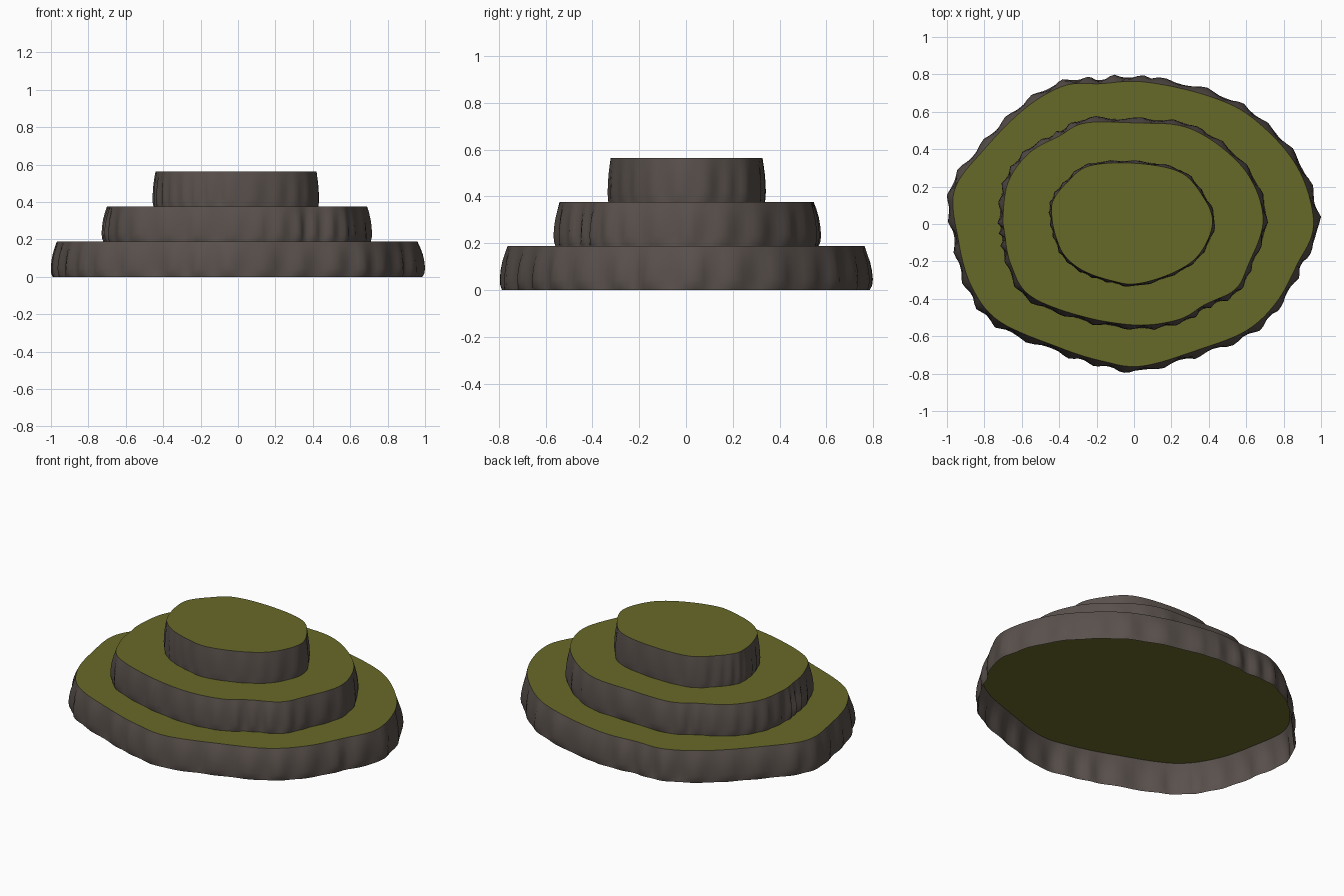
import bpy, bmesh, math, random
from mathutils import Vector

cube = bpy.data.objects.get("Cube")
if cube:
    bpy.data.objects.remove(cube)


def make_material(name, colour):
    mat = bpy.data.materials.new(name)
    mat.use_nodes = True
    mat.diffuse_color = colour
    bsdf = next(n for n in mat.node_tree.nodes if n.type == 'BSDF_PRINCIPLED')
    bsdf.inputs["Base Color"].default_value = colour
    bsdf.inputs["Roughness"].default_value = 0.9
    return mat


rock = make_material("brown rock", (0.1, 0.081, 0.072, 1))
grass = make_material("olive grass", (0.137, 0.144, 0.022, 1))

STEPS = 8            # outline samples between two control points
TIER_HEIGHT = 0.188


def smooth_loop(points):
    """Closed Catmull-Rom curve through the outline points."""
    pts = [Vector(p) for p in points]
    n = len(pts)
    loop = []
    for i in range(n):
        a, b, c, d = (pts[(i + k) % n] for k in (-1, 0, 1, 2))
        for s in range(STEPS):
            t = s / STEPS
            loop.append(0.5 * (2 * b + (c - a) * t + (2 * a - 5 * b + 4 * c - d) * t ** 2
                               + (3 * b - a - 3 * c + d) * t ** 3))
    return loop


def ridge_heights(count, rng):
    """Rounded buttresses around the wall with uneven hollows between."""
    heights = []
    while len(heights) < count:
        crest, hollow = rng.uniform(0.8, 1), rng.uniform(0.2, 0.45)
        width = rng.choice((4, 5, 6))
        for k in range(width):
            heights.append(crest + (hollow - crest) * math.sin(math.pi * k / width) ** 2)
    return heights[:count]


# wall profile: height fraction, outward flare fraction, ruggedness
PROFILE = ((0, 0.9, 0.3), (0.1, 1, 0.8), (0.25, 1, 1), (0.45, 0.9, 1), (0.65, 0.7, 1),
           (0.85, 0.35, 1), (1, 0, 1))


def build_tier(name, outline, level, flare, seed):
    """Open-bottomed rock wall closed by a grass top."""
    loop = smooth_loop(outline)
    n = len(loop)
    relief = ridge_heights(n, random.Random(seed))
    bm = bmesh.new()
    rings = []
    for h, out, rugged in PROFILE:
        z = (level + h) * TIER_HEIGHT
        ring = []
        for i, p in enumerate(loop):
            tangent = loop[(i + 1) % n] - loop[i - 1]
            normal = Vector((tangent.y, -tangent.x)).normalized()
            bulge = 0.6 + (relief[i] - 0.6) * rugged
            q = p + normal * flare * out * bulge
            ring.append(bm.verts.new((q.x, q.y, z)))
        rings.append(ring)

    # rock wall
    for low, high in zip(rings, rings[1:]):
        for i in range(n):
            j = (i + 1) % n
            bm.faces.new((low[i], low[j], high[j], high[i]))
    # grass top
    bm.faces.new(rings[-1]).material_index = 1

    mesh = bpy.data.meshes.new(name)
    bm.to_mesh(mesh)
    bm.free()
    mesh.materials.append(rock)
    mesh.materials.append(grass)
    obj = bpy.data.objects.new(name, mesh)
    bpy.context.collection.objects.link(obj)
    bpy.ops.object.select_all(action='DESELECT')
    obj.select_set(True)
    bpy.context.view_layer.objects.active = obj
    bpy.ops.object.shade_smooth_by_angle(angle=math.radians(50))


# outlines run counterclockwise from the back
lower = ((.05, .76), (-.18, .75), (-.37, .74), (-.58, .62), (-.8, .4), (-.96, .18), (-.94, -.08),
         (-.87, -.33), (-.72, -.52), (-.4, -.66), (-.18, -.73), (.04, -.76), (.35, -.67),
         (.6, -.57), (.76, -.42), (.87, -.22), (.96, 0), (.87, .31), (.63, .57), (.38, .69))
middle = ((.01, .54), (-.26, .54), (-.4, .47), (-.56, .38), (-.67, .23), (-.7, .05), (-.69, -.06),
          (-.66, -.21), (-.56, -.38), (-.29, -.49), (.01, -.54), (.24, -.51), (.38, -.43),
          (.54, -.35), (.61, -.22), (.69, .01), (.63, .23), (.48, .4), (.27, .52))
upper = ((0, .325), (-.24, .31), (-.36, .22), (-.43, .13), (-.44, .05), (-.42, -.06), (-.37, -.17),
         (-.27, -.25), (-.13, -.3), (.01, -.32), (.21, -.26), (.35, -.16), (.42, .01),
         (.36, .16), (.24, .28))

build_tier("lower_terrace", lower, 0, 0.042, 3)
build_tier("middle_terrace", middle, 1, 0.032, 5)
build_tier("upper_terrace", upper, 2, 0.018, 8)
